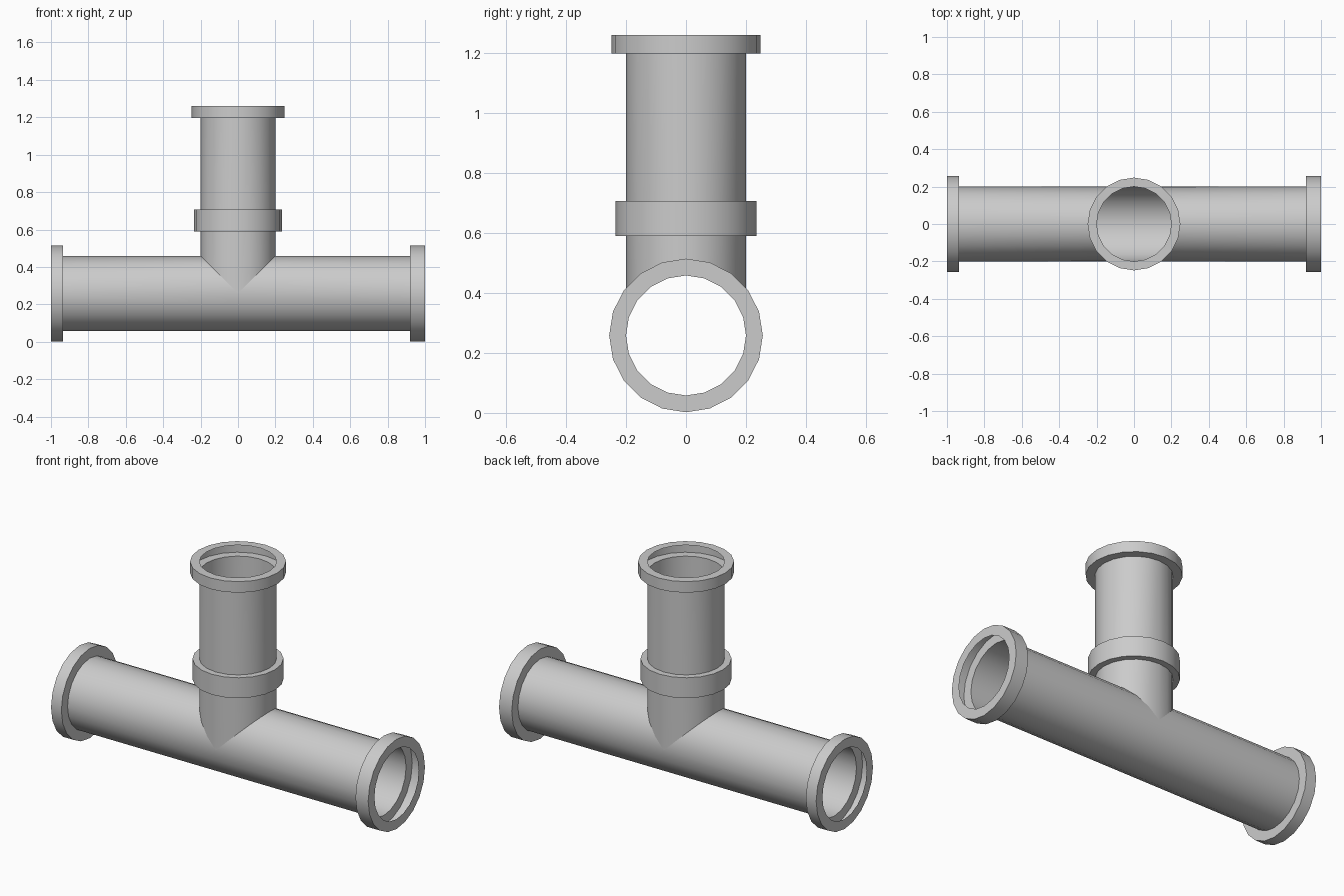
import bpy, bmesh
from math import cos, sin, tau, radians
from mathutils import Matrix

SIDES = 20
PIPE_R = 0.2
AXIS_Z = 0.258

if "Cube" in bpy.data.objects:
    bpy.data.objects.remove(bpy.data.objects["Cube"])

# Each pipe arm points along local z, away from the junction
BRANCH = Matrix.Translation((0, 0, AXIS_Z))
RIGHT = BRANCH @ Matrix.Rotation(radians(-90), 4, 'Y')   # towards -x
LEFT = BRANCH @ Matrix.Rotation(radians(90), 4, 'Y')     # towards +x


def sweep(bm, profile, frame):
    """Skin rings of (height, radius); a height may be a mitre function of local x."""
    rings = []
    for height, radius in profile:
        ring = []
        for i in range(SIDES):
            a = tau * i / SIDES
            x, y = radius * cos(a), radius * sin(a)
            z = height(x) if callable(height) else height
            ring.append(bm.verts.new(frame @ Matrix.Translation((x, y, z)).to_translation()))
        rings.append(ring)
    for low, high in zip(rings, rings[1:]):
        for i in range(SIDES):
            j = (i + 1) % SIDES
            bm.faces.new((low[i], low[j], high[j], high[i]))


def build(name, *sweeps):
    bm = bmesh.new()
    for profile, frame in sweeps:
        sweep(bm, profile, frame)
    bmesh.ops.remove_doubles(bm, verts=bm.verts, dist=0.0005)
    mesh = bpy.data.meshes.new(name)
    bm.to_mesh(mesh)
    bm.free()
    obj = bpy.data.objects.new(name, mesh)
    bpy.context.collection.objects.link(obj)
    bpy.ops.object.select_all(action='DESELECT')
    obj.select_set(True)
    bpy.context.view_layer.objects.active = obj
    bpy.ops.object.shade_smooth_by_angle(angle=radians(30))


def band(start, end, radius):
    """Hollow ring standing out from the pipe wall."""
    return [(start, PIPE_R), (start, radius), (end, radius), (end, PIPE_R)]


# Thin-walled pipes, mitred where they meet
build("run_pipe",
      ([(lambda x: max(0, x), PIPE_R), (0.935, PIPE_R)], RIGHT),
      ([(lambda x: max(0, -x), PIPE_R), (0.92, PIPE_R)], LEFT))
build("branch_pipe", ([(abs, PIPE_R), (1.197 - AXIS_Z, PIPE_R)], BRANCH))

# Open end flanges
build("right_flange", (band(0.935, 1.0, 0.256), RIGHT))
build("left_flange", (band(0.92, 1.0, 0.256), LEFT))
build("top_flange", (band(1.197 - AXIS_Z, 1.26 - AXIS_Z, 0.248), BRANCH))

# Collar around the branch
build("branch_collar", (band(0.59 - AXIS_Z, 0.706 - AXIS_Z, 0.235), BRANCH))
